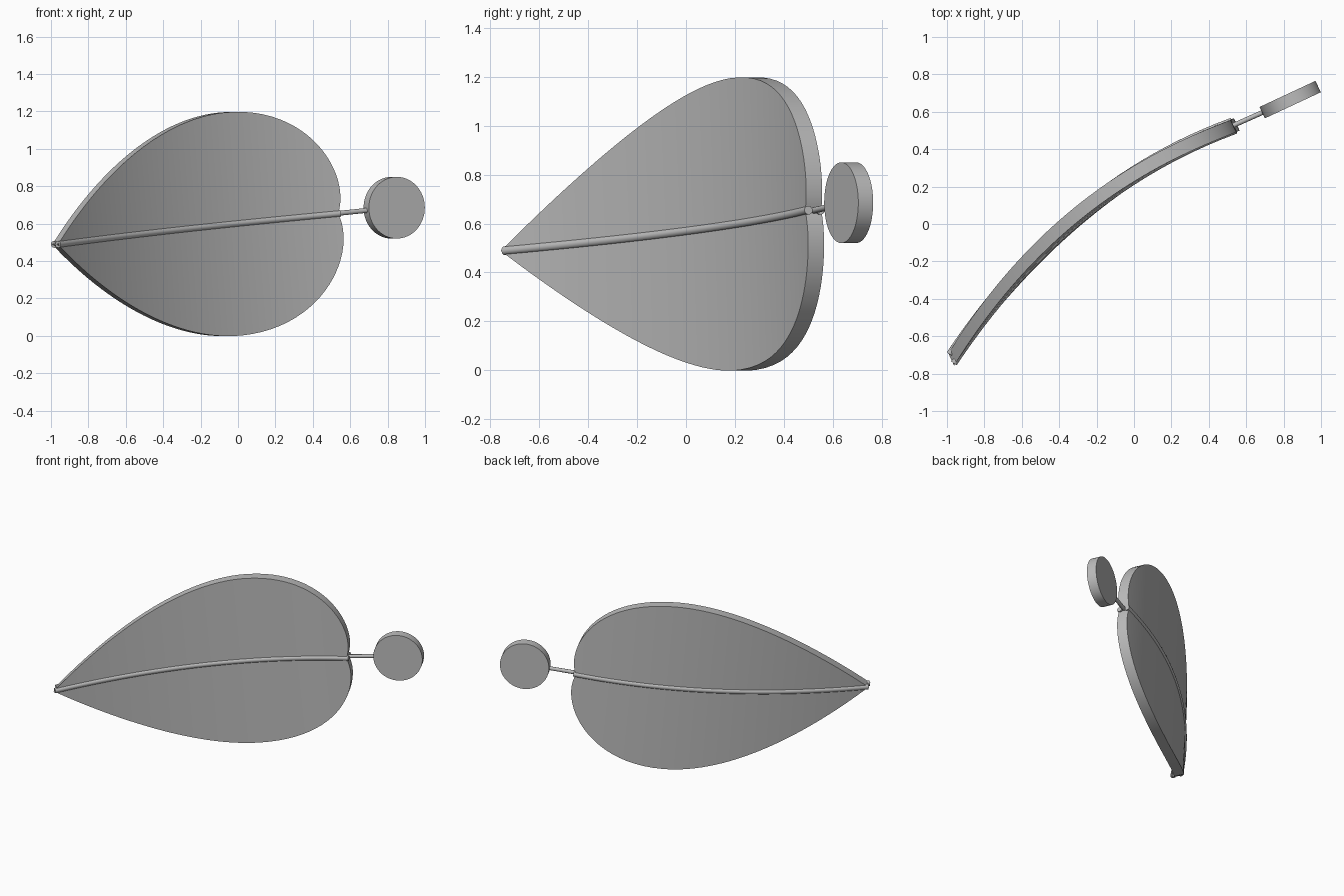
import bpy, bmesh, math
from mathutils import Vector
from mathutils.geometry import interpolate_bezier

if "Cube" in bpy.data.objects:
    bpy.data.objects.remove(bpy.data.objects["Cube"])

# Local frame: along the midrib, across the blade, and out of its face
YAW, TILT = math.radians(25), math.radians(5)
U = Vector((math.cos(YAW), math.sin(YAW), 0))
N = Vector((math.sin(YAW), -math.cos(YAW), 0))
Z = Vector((0, 0, 1))
ALONG = U * math.cos(TILT) + Z * math.sin(TILT)
ACROSS = Z * math.cos(TILT) - U * math.sin(TILT)
BASE = Vector((0.52, 0.52, 0.653))
LENGTH, THICK = 1.89, 0.072

grey = bpy.data.materials.new("plain grey")
grey.use_nodes = True
grey.diffuse_color = (0.5, 0.5, 0.5, 1)
grey.node_tree.nodes["Principled BSDF"].inputs["Base Color"].default_value = (0.5, 0.5, 0.5, 1)


def place(p, q, depth=0.0):
    """Point on the bent blade."""
    t = -p / LENGTH
    bend = 0.648 * t * t - 0.153 * t
    return BASE + ALONG * p + ACROSS * q + N * (bend + depth)


def finish(obj):
    obj.data.materials.clear()
    obj.data.materials.append(grey)
    bpy.ops.object.select_all(action='DESELECT')
    obj.select_set(True)
    bpy.context.view_layer.objects.active = obj
    bpy.ops.object.shade_smooth_by_angle(angle=math.radians(35))


def mesh_object(name, bm):
    bmesh.ops.recalc_face_normals(bm, faces=bm.faces)
    mesh = bpy.data.meshes.new(name)
    bm.to_mesh(mesh)
    bm.free()
    obj = bpy.data.objects.new(name, mesh)
    bpy.context.collection.objects.link(obj)
    finish(obj)


def tube(name, points, radius):
    curve = bpy.data.curves.new(name, 'CURVE')
    curve.dimensions = '3D'
    curve.bevel_depth = radius
    curve.bevel_resolution = 4
    curve.use_fill_caps = True
    spline = curve.splines.new('POLY')
    spline.points.add(len(points) - 1)
    for sp, co in zip(spline.points, points):
        sp.co = (*co, 1)
    obj = bpy.data.objects.new(name, curve)
    bpy.context.collection.objects.link(obj)
    bpy.ops.object.select_all(action='DESELECT')
    obj.select_set(True)
    bpy.context.view_layer.objects.active = obj
    bpy.ops.object.convert(target='MESH')
    finish(bpy.context.view_layer.objects.active)


# Heart-shaped blade: half outline, mirrored across the midrib
lobe = [Vector(v) for v in ((0, 0), (0.09, 0.2), (-0.1, 0.598), (-0.63, 0.598))]
taper = [Vector(v) for v in ((-0.63, 0.598), (-1.1, 0.598), (-1.6, 0.25), (-LENGTH, 0))]
outline = interpolate_bezier(*lobe, 25) + interpolate_bezier(*taper, 33)[1:]

bm = bmesh.new()
for side in (1, -1):
    rim = [bm.verts.new(place(v.x, side * v.y, -THICK / 2)) for v in outline]
    rib = [bm.verts.new(place(min(v.x, 0), 0, -THICK / 2)) for v in outline]
    for i in range(len(outline) - 1):
        bm.faces.new((rim[i], rim[i + 1], rib[i + 1], rib[i]))
bmesh.ops.remove_doubles(bm, verts=bm.verts, dist=0.0005)
bmesh.ops.recalc_face_normals(bm, faces=bm.faces)
extruded = bmesh.ops.extrude_face_region(bm, geom=bm.faces[:], use_keep_orig=True)
bmesh.ops.translate(bm, vec=N * THICK,
                    verts=[g for g in extruded["geom"] if isinstance(g, bmesh.types.BMVert)])
mesh_object("leaf_blade", bm)

# Midrib on both faces
STEPS = 40
for name, depth in (("front_midrib", 0.027), ("back_midrib", -0.027)):
    path = [place(0.015 - (LENGTH + 0.01) * i / STEPS, 0, depth) for i in range(STEPS + 1)]
    tube(name, path, 0.018)

# Stalk and round end disc
disc_centre = Vector((0.835, 0.665, 0.685))
tube("stalk", [place(-0.03, 0), disc_centre - ALONG * 0.13], 0.013)

bm = bmesh.new()
bmesh.ops.create_cone(bm, cap_ends=True, segments=64, radius1=0.165, radius2=0.165, depth=0.067)
bmesh.ops.rotate(bm, verts=bm.verts, matrix=N.to_track_quat('Z', 'Y').to_matrix())
bmesh.ops.translate(bm, verts=bm.verts, vec=disc_centre)
mesh_object("end_disc", bm)
